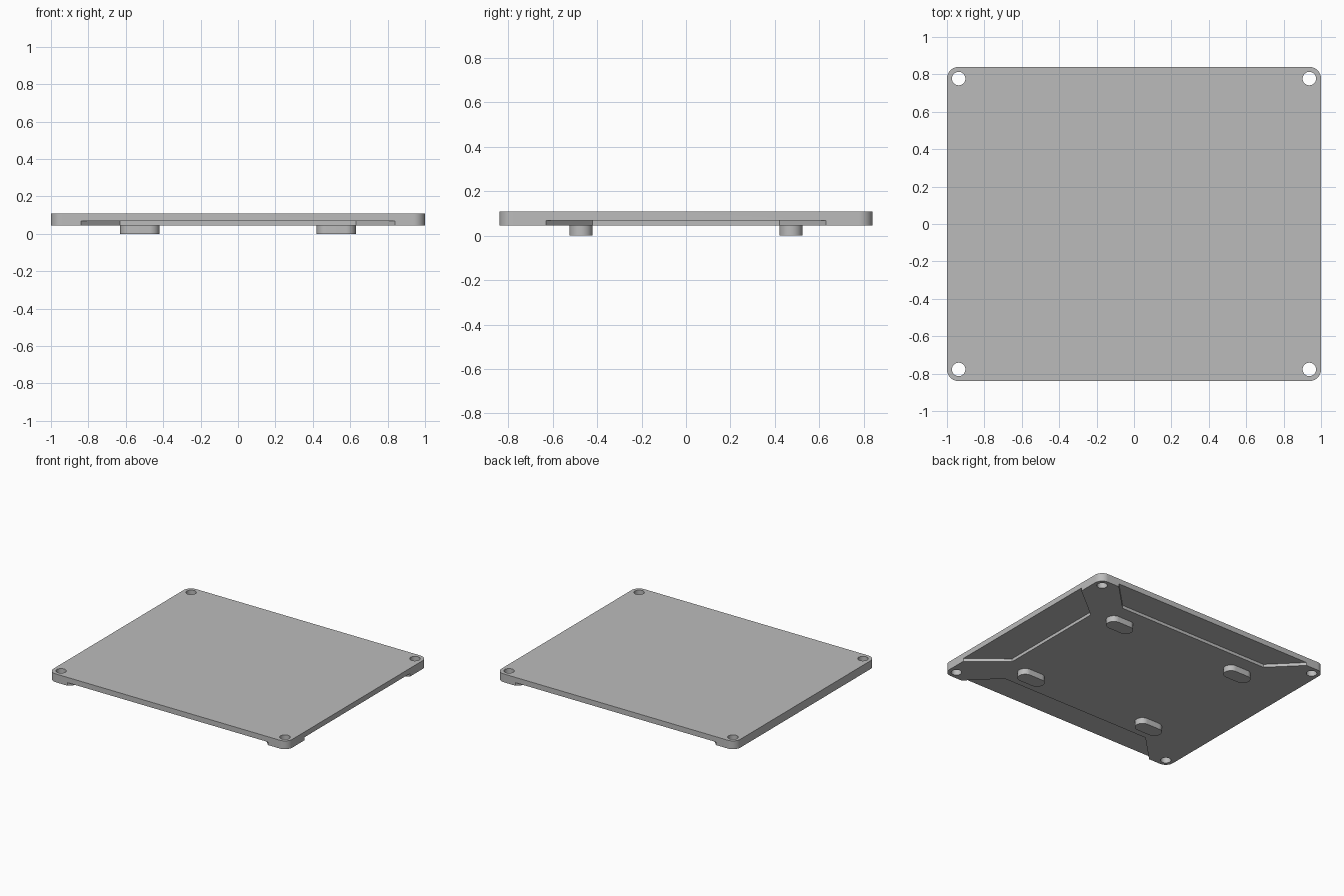
import bpy, bmesh
from math import cos, sin, pi, radians

cube = bpy.data.objects.get("Cube")
if cube:
    bpy.data.objects.remove(cube, do_unlink=True)

HALF_X, HALF_Y = 1.0, 0.84
BASE, RECESS, TOP = 0.045, 0.068, 0.108
CORNER = 0.0625

grey = bpy.data.materials.new("plain grey")
colour = (0.5, 0.5, 0.5, 1)
grey.diffuse_color = colour
grey.use_nodes = True
grey.node_tree.nodes["Principled BSDF"].inputs["Base Color"].default_value = colour


def prism(name, outline, z0, z1):
    """Extrude a counter-clockwise outline from z0 to z1."""
    bm = bmesh.new()
    face = bm.faces.new([bm.verts.new((x, y, z0)) for x, y in outline])
    top = bmesh.ops.extrude_face_region(bm, geom=[face])["geom"]
    verts = [v for v in top if isinstance(v, bmesh.types.BMVert)]
    bmesh.ops.translate(bm, verts=verts, vec=(0, 0, z1 - z0))
    bmesh.ops.recalc_face_normals(bm, faces=bm.faces)
    mesh = bpy.data.meshes.new(name)
    bm.to_mesh(mesh)
    bm.free()
    mesh.materials.append(grey)
    obj = bpy.data.objects.new(name, mesh)
    bpy.context.collection.objects.link(obj)
    return obj


def rounded_rect(cx, cy, hx, hy, r, steps=12):
    """Outline of a rectangle with round corners."""
    points = []
    for quarter, (sx, sy) in enumerate([(1, 1), (-1, 1), (-1, -1), (1, -1)]):
        for i in range(steps + 1):
            a = (quarter + i / steps) * pi / 2
            p = (cx + sx * (hx - r) + r * cos(a), cy + sy * (hy - r) + r * sin(a))
            if not points or abs(p[0] - points[-1][0]) + abs(p[1] - points[-1][1]) > 1e-5:
                points.append(p)
    if abs(points[0][0] - points[-1][0]) + abs(points[0][1] - points[-1][1]) < 1e-5:
        points.pop()
    return points


def circle(cx, cy, r, steps=40):
    return [(cx + r * cos(2 * pi * i / steps), cy + r * sin(2 * pi * i / steps))
            for i in range(steps)]


def activate(obj):
    bpy.ops.object.select_all(action="DESELECT")
    obj.select_set(True)
    bpy.context.view_layer.objects.active = obj


def cut(target, cutter):
    cutter.hide_render = True
    mod = target.modifiers.new("cut", "BOOLEAN")
    mod.operation, mod.solver, mod.object = "DIFFERENCE", "EXACT", cutter
    activate(target)
    bpy.ops.object.modifier_apply(modifier=mod.name)
    bpy.data.objects.remove(cutter, do_unlink=True)


def recess_outline(edge, inner, wide, narrow):
    """Trapezoid running past the plate edge, as (across, along) pairs."""
    out = edge + 0.1
    return [(out, -wide), (out, wide), (edge, wide),
            (inner, narrow), (inner, -narrow), (edge, -wide)]


# Plate with rounded corners
plate = prism("plate", rounded_rect(0, 0, HALF_X, HALF_Y, CORNER), BASE, TOP)

# Shallow underside recesses on the front, back and one end; the other end is solid
cut(plate, prism("end_recess_cutter",
                 recess_outline(HALF_X, 0.74, 0.63, 0.42), BASE - 0.1, RECESS))
for side in (-1, 1):
    outline = [(x, side * y) for y, x in recess_outline(HALF_Y, 0.63, 0.84, 0.63)]
    cut(plate, prism("side_recess_cutter", outline, BASE - 0.1, RECESS))

# Corner screw holes
for sx in (-1, 1):
    for sy in (-1, 1):
        hole = circle(sx * (HALF_X - CORNER), sy * (HALF_Y - CORNER), 0.036)
        cut(plate, prism("hole_cutter", hole, BASE - 0.1, TOP + 0.1))

# Four slot-shaped feet
parts = [plate]
for sx, side in ((-1, "right"), (1, "left")):
    for sy, end in ((-1, "front"), (1, "back")):
        outline = rounded_rect(sx * 0.525, sy * 0.4725, 0.105, 0.0525, 0.0525)
        parts.append(prism(f"{end}_{side}_foot", outline, 0, BASE + 0.005))

for part in parts:
    activate(part)
    bpy.ops.object.shade_smooth_by_angle(angle=radians(30))
